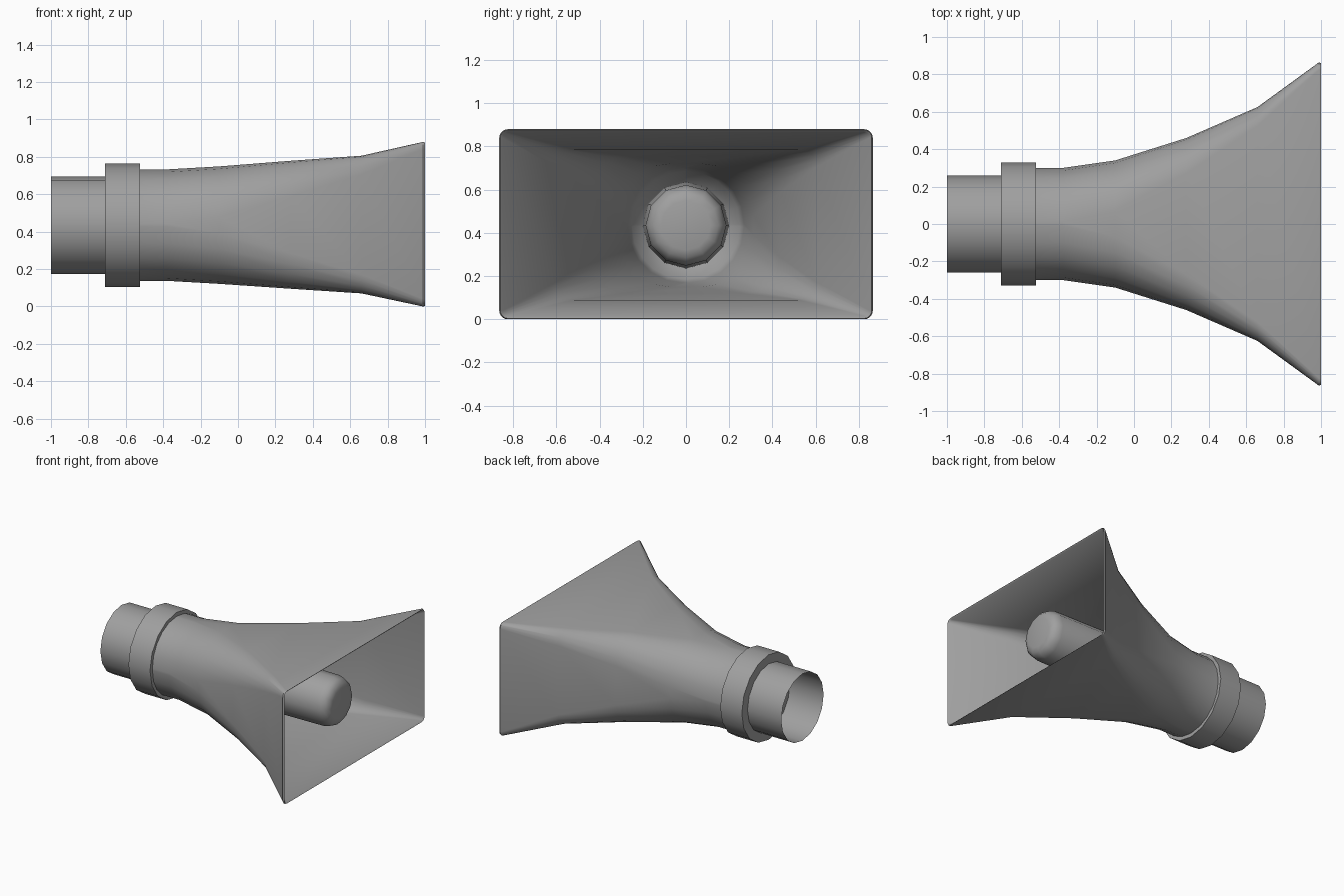
import bpy
import bmesh
from math import sin, cos, pi, radians

AXIS_Z = 0.435

cube = bpy.data.objects.get("Cube")
if cube:
    bpy.data.objects.remove(cube, do_unlink=True)

grey = bpy.data.materials.new("plain grey")
grey.use_nodes = True
colour = (0.35, 0.35, 0.35, 1)
grey.diffuse_color = colour
grey.node_tree.nodes["Principled BSDF"].inputs["Base Color"].default_value = colour


def loft(name, rings, cap_start=False, cap_end=False, sharp=35):
    """Skin a list of equal-length point rings into one object."""
    bm = bmesh.new()
    loops = [[bm.verts.new(p) for p in ring] for ring in rings]
    n = len(loops[0])
    for a, b in zip(loops, loops[1:]):
        for i in range(n):
            j = (i + 1) % n
            bm.faces.new((a[i], a[j], b[j], b[i]))
    if cap_start:
        bm.faces.new(loops[0][::-1])
    if cap_end:
        bm.faces.new(loops[-1])
    bmesh.ops.recalc_face_normals(bm, faces=bm.faces)
    mesh = bpy.data.meshes.new(name)
    bm.to_mesh(mesh)
    bm.free()
    mesh.materials.append(grey)
    obj = bpy.data.objects.new(name, mesh)
    bpy.context.collection.objects.link(obj)
    bpy.ops.object.select_all(action="DESELECT")
    obj.select_set(True)
    bpy.context.view_layer.objects.active = obj
    bpy.ops.object.shade_smooth_by_angle(angle=radians(sharp))
    return obj


def circle(x, r, sides):
    return [(x, r * cos(2 * pi * i / sides), AXIS_Z + r * sin(2 * pi * i / sides))
            for i in range(sides)]


def rounded_rect(x, half_y, half_z, r, z, steps=5):
    """Ring at x with four rounded corners."""
    ring = []
    for k, (sy, sz) in enumerate(((1, 1), (-1, 1), (-1, -1), (1, -1))):
        for i in range(steps + 1):
            a = pi / 2 * (k + i / steps)
            ring.append((x, sy * (half_y - r) + r * cos(a),
                         z + sz * (half_z - r) + r * sin(a)))
    return ring


# Rear tube, open at the back
loft("rear_tube", [circle(x, 0.26, 16) for x in (-1, -0.71)])

# Collar, whose rear wall closes the tube
loft("collar", [circle(x, 0.33, 16) for x in (-0.71, -0.525)], True, True)

# Flared horn: outer wall, lip, then inner wall back to the throat
sections = [  # x, half width, half height, corner radius, centre height
    (-0.53, 0.30, 0.298, 0.290, 0.435),
    (-0.38, 0.30, 0.298, 0.290, 0.435),
    (-0.10, 0.34, 0.314, 0.270, 0.435),
    (0.28, 0.46, 0.342, 0.190, 0.437),
    (0.66, 0.625, 0.368, 0.100, 0.438),
    (0.99, 0.865, 0.440, 0.040, 0.440),
]
outer = [rounded_rect(*s) for s in sections]
lip = [rounded_rect(1.0, 0.860, 0.436, 0.036, 0.440)]
inner = []
for x, hy, hz, r, z in reversed(sections[1:]):
    wall = 0.015 + 0.012 * (0.99 - x)
    inner.append(rounded_rect(x, hy - wall, hz - wall, r - wall, z))
throat = [rounded_rect(-0.46, 0.25, 0.25, 0.245, AXIS_Z),
          rounded_rect(-0.52, 0.18, 0.18, 0.175, AXIS_Z)]
loft("horn", outer + lip + inner + throat, sharp=60)

# Central plug with a rounded tip
plug = [(-0.52, 0.20), (0.81, 0.187), (0.85, 0.175), (0.875, 0.15), (0.885, 0.115)]
loft("centre_plug", [circle(x, r, 12) for x, r in plug], True, True)
